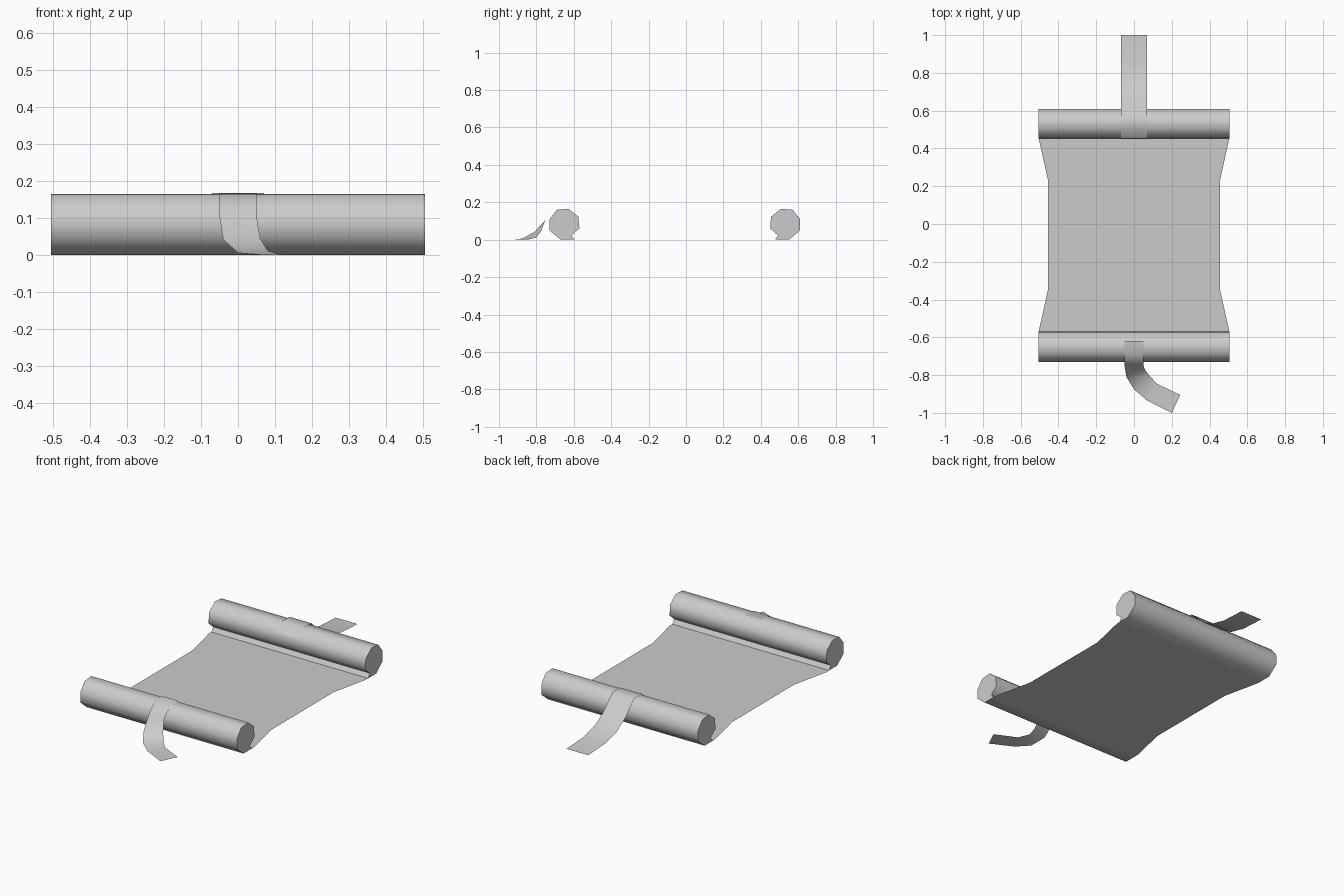
import bpy
import bmesh

if "Cube" in bpy.data.objects:
    bpy.data.objects.remove(bpy.data.objects["Cube"], do_unlink=True)

paper = bpy.data.materials.new("paper grey")
paper.use_nodes = True
colour = (0.6, 0.6, 0.6, 1)
paper.diffuse_color = colour
paper.node_tree.nodes["Principled BSDF"].inputs["Base Color"].default_value = colour


def finish(name, bm, smooth_angle):
    mesh = bpy.data.meshes.new(name)
    bm.to_mesh(mesh)
    bm.free()
    mesh.materials.append(paper)
    obj = bpy.data.objects.new(name, mesh)
    bpy.context.scene.collection.objects.link(obj)
    bpy.ops.object.select_all(action="DESELECT")
    obj.select_set(True)
    bpy.context.view_layer.objects.active = obj
    bpy.ops.object.shade_smooth_by_angle(angle=smooth_angle)
    return obj


def ribbon(name, left, right):
    """Thin strip joining two edge paths, facing up when they run towards -y."""
    bm = bmesh.new()
    rows = [(bm.verts.new(a), bm.verts.new(b)) for a, b in zip(left, right)]
    for (a, b), (c, d) in zip(rows, rows[1:]):
        bm.faces.new((a, c, d, b))
    return finish(name, bm, 1.1)


def straight_ribbon(name, rows):
    """Strip symmetric in x; each row is half width, y, z."""
    return ribbon(name, [(-w, y, z) for w, y, z in rows],
                  [(w, y, z) for w, y, z in rows])


# Rolled ends: the same curl profile, mirrored for the back
HALF = 0.505
MIDDLE = -0.06
CURL = [(-0.596, 0), (-0.67, 0), (-0.73, 0.05), (-0.73, 0.11), (-0.69, 0.16),
        (-0.628, 0.165), (-0.575, 0.123), (-0.57, 0.06), (-0.612, 0.024)]


def roll(name, mirrored):
    bm = bmesh.new()
    ends = []
    for x in (-HALF, HALF):
        ends.append([bm.verts.new((x, 2 * MIDDLE - y if mirrored else y, z))
                     for y, z in CURL])
        bm.faces.new(ends[-1])
    for i in range(len(CURL)):
        j = (i + 1) % len(CURL)
        bm.faces.new((ends[0][i], ends[0][j], ends[1][j], ends[1][i]))
    bmesh.ops.recalc_face_normals(bm, faces=bm.faces[:])
    return finish(name, bm, 1.1)


roll("front_roll", False)
roll("back_roll", True)

# Flat sheet with a narrower middle
straight_ribbon("sheet", [(HALF, 0.476, 0), (HALF, 0.455, 0), (0.455, 0.23, 0),
                          (0.455, -0.345, 0), (HALF, -0.57, 0), (HALF, -0.596, 0)])

# Straight tie draped over the back roll
TIE = [(1.0, 0), (0.85, 0.008), (0.74, 0.035), (0.66, 0.085), (0.615, 0.13),
       (0.575, 0.167), (0.505, 0.168), (0.452, 0.125)]
straight_ribbon("back_tie", [(0.07, y, z) for y, z in TIE])

# Curved tie hanging from the front roll and turning along the ground
start = [(-0.62, 0.166), (-0.692, 0.163), (-0.735, 0.13), (-0.752, 0.105)]
left = [(-0.05, y, z) for y, z in start]
right = [(0.05, y, z) for y, z in start]
left += [(-0.04, -0.81, 0.042), (0, -0.875, 0.006), (0.07, -0.935, 0), (0.2, -1, 0)]
right += [(0.06, -0.775, 0.045), (0.08, -0.80, 0.012), (0.12, -0.845, 0), (0.245, -0.905, 0)]
ribbon("front_tie", left, right)
